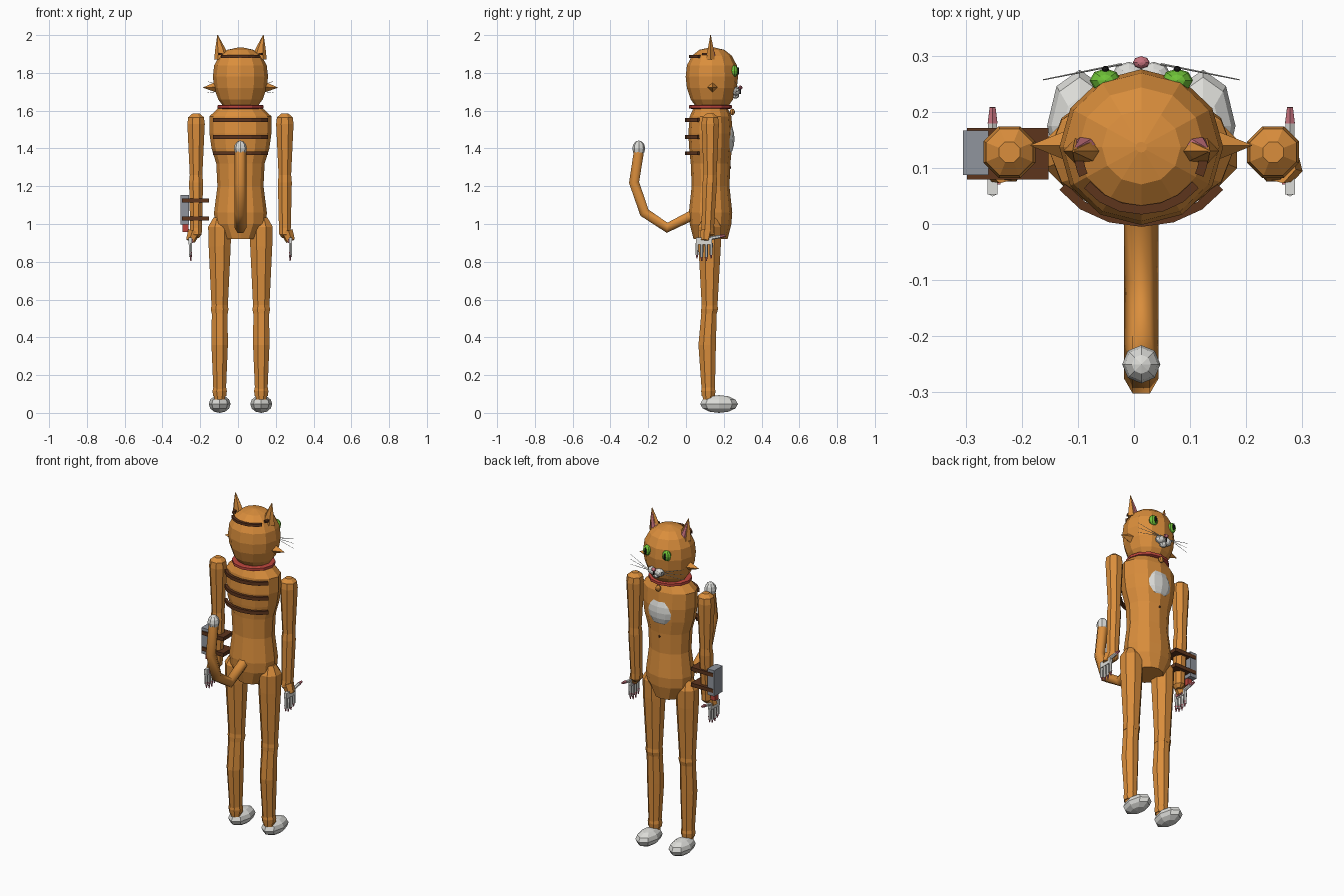
import bpy, bmesh
from math import cos, sin, pi, radians
from mathutils import Vector

if "Cube" in bpy.data.objects:
    bpy.data.objects.remove(bpy.data.objects["Cube"])

CX = 0.013   # middle of the body
CY = 0.13


def material(name, r, g, b):
    m = bpy.data.materials.new(name)
    m.use_nodes = True
    m.diffuse_color = (r, g, b, 1)
    m.node_tree.nodes["Principled BSDF"].inputs["Base Color"].default_value = (r, g, b, 1)
    return m


ORANGE = material("orange fur", 0.70, 0.27, 0.045)
WHITE = material("white fur", 0.72, 0.72, 0.69)
BROWN = material("dark brown", 0.11, 0.035, 0.012)
GREEN = material("eye green", 0.16, 0.55, 0.04)
PINK = material("pink skin", 0.58, 0.17, 0.21)
RED = material("collar red", 0.50, 0.06, 0.045)
GREY = material("metal grey", 0.28, 0.30, 0.34)
BLACK = material("pupil black", 0.01, 0.01, 0.01)


def finish(bm, name, mat):
    bmesh.ops.recalc_face_normals(bm, faces=bm.faces)
    mesh = bpy.data.meshes.new(name)
    bm.to_mesh(mesh)
    bm.free()
    mesh.materials.append(mat)
    ob = bpy.data.objects.new(name, mesh)
    bpy.context.collection.objects.link(ob)
    return ob


def loft(name, mat, rings, sides=8, turn=0.0):
    """Skin stacked elliptical rings (x, y, z, rx, ry)."""
    bm = bmesh.new()
    loops = []
    for x, y, z, rx, ry in rings:
        angles = [turn + 2 * pi * i / sides for i in range(sides)]
        loops.append([bm.verts.new((x + rx * cos(a), y + ry * sin(a), z)) for a in angles])
    for a, b in zip(loops, loops[1:]):
        for i in range(sides):
            j = (i + 1) % sides
            bm.faces.new((a[i], a[j], b[j], b[i]))
    bm.faces.new(loops[0])
    bm.faces.new(loops[-1])
    return finish(bm, name, mat)


def ball(name, mat, loc, size, segments=8, rings=6):
    bm = bmesh.new()
    bmesh.ops.create_uvsphere(bm, u_segments=segments, v_segments=rings, radius=1)
    bmesh.ops.scale(bm, vec=size, verts=bm.verts)
    bmesh.ops.translate(bm, vec=loc, verts=bm.verts)
    return finish(bm, name, mat)


def box(name, mat, loc, size):
    bm = bmesh.new()
    bmesh.ops.create_cube(bm, size=1)
    bmesh.ops.scale(bm, vec=size, verts=bm.verts)
    bmesh.ops.translate(bm, vec=loc, verts=bm.verts)
    return finish(bm, name, mat)


def cone(name, mat, start, end, r1, r2, sides=6):
    a, b = Vector(start), Vector(end)
    bm = bmesh.new()
    bmesh.ops.create_cone(bm, cap_ends=True, segments=sides, radius1=r1, radius2=r2,
                          depth=(b - a).length)
    ob = finish(bm, name, mat)
    ob.location = (a + b) / 2
    ob.rotation_euler = (b - a).to_track_quat("Z", "Y").to_euler()
    return ob


def band(name, mat, z, rx, ry, start, end, height=0.02, thick=0.016):
    """Curved strip hugging the body between two angles in degrees."""
    bm = bmesh.new()
    steps = 6
    cols = []
    for i in range(steps + 1):
        a = radians(start + (end - start) * i / steps)
        x, y = CX + rx * cos(a), CY + ry * sin(a)
        cols.append([bm.verts.new((x, y, z + h)) for h in (-height / 2, height / 2)])
    for a, b in zip(cols, cols[1:]):
        bm.faces.new((a[0], b[0], b[1], a[1]))
    ob = finish(bm, name, mat)
    mod = ob.modifiers.new("thickness", "SOLIDIFY")
    mod.thickness, mod.offset = thick, 0
    return ob


# Torso: z, half width, half depth
torso = [(0.92, 0.085, 0.09), (1.00, 0.135, 0.11), (1.06, 0.14, 0.115), (1.20, 0.122, 0.10),
         (1.32, 0.128, 0.105), (1.40, 0.153, 0.113), (1.48, 0.164, 0.118),
         (1.57, 0.164, 0.11), (1.615, 0.115, 0.09)]
loft("torso", ORANGE, [(CX, CY, z, rx, ry) for z, rx, ry in torso], 12)
ball("chest_patch", WHITE, (CX, 0.215, 1.45), (0.085, 0.042, 0.09), 10, 8)
for i, z in enumerate((1.375, 1.46, 1.55)):
    band(f"back_stripe_{i + 1}", BROWN, z, 0.162, 0.127, 210, 330)
ball("navel", BROWN, (CX, 0.233, 1.30), (0.006, 0.006, 0.008))

# Head
head = [(1.615, 0.085), (1.66, 0.118), (1.72, 0.139), (1.78, 0.146),
        (1.84, 0.139), (1.89, 0.112), (1.922, 0.07), (1.935, 0.01)]
loft("head", ORANGE, [(CX, 0.137, z, r, r * 0.95) for z, r in head], 12)
band("head_stripe", BROWN, 1.887, 0.118, 0.105, 215, 325, 0.015)
loft("collar", RED, [(CX, CY, z, r, r * 0.93) for z, r in
                     ((1.61, 0.112), (1.613, 0.122), (1.628, 0.122), (1.631, 0.112))], 12)
ball("collar_bell", ORANGE, (CX, 0.245, 1.593), (0.017, 0.014, 0.018))

# Muzzle and nose
ball("chin", WHITE, (CX, 0.262, 1.68), (0.022, 0.02, 0.016))
ball("nose", PINK, (CX, 0.288, 1.722), (0.015, 0.011, 0.011))
box("mouth", BLACK, (CX, 0.287, 1.70), (0.005, 0.006, 0.024))

# Tail
tail = [(0.05, 1.055), (-0.10, 0.98), (-0.22, 1.06), (-0.275, 1.22), (-0.25, 1.38)]
curve = bpy.data.curves.new("tail", "CURVE")
curve.dimensions = "3D"
curve.bevel_depth, curve.bevel_resolution = 0.031, 1
curve.use_fill_caps = True
spline = curve.splines.new("POLY")
spline.points.add(len(tail) - 1)
for p, (y, z) in zip(spline.points, tail):
    p.co = (CX, y, z, 1)
curve.materials.append(ORANGE)
bpy.context.collection.objects.link(bpy.data.objects.new("tail", curve))
ball("tail_tip", WHITE, (CX, -0.25, 1.40), (0.034, 0.034, 0.042))

# Paired parts
for s, side in ((-1, "right"), (1, "left")):
    def at(d):
        return CX + s * d

    # Ears with pink lining
    loft(f"{side}_ear", ORANGE, [(at(0.097), 0.13, 1.87, 0.042, 0.026),
                                 (at(0.107), 0.13, 1.93, 0.026, 0.016),
                                 (at(0.121), 0.13, 2.0, 0.002, 0.002)], 6)
    loft(f"{side}_ear_lining", PINK, [(at(0.097), 0.144, 1.89, 0.025, 0.012),
                                      (at(0.117), 0.133, 1.975, 0.004, 0.004)], 6)
    middle = 270 + s * 75
    band(f"{side}_temple_stripe", BROWN, 1.90, 0.112, 0.11, middle - 8, middle + 8, 0.012)
    # Face
    ball(f"{side}_eye", GREEN, (at(0.064), 0.256, 1.81), (0.028, 0.021, 0.031))
    ball(f"{side}_pupil", BLACK, (at(0.064), 0.275, 1.81), (0.007, 0.007, 0.022))
    ball(f"{side}_muzzle", WHITE, (at(0.022), 0.265, 1.703), (0.031, 0.024, 0.023))
    cone(f"{side}_cheek_tuft", ORANGE, (at(0.125), 0.14, 1.725), (at(0.197), 0.14, 1.722),
         0.03, 0.001, 4)
    for i, dz in enumerate((-0.025, 0.005, 0.035)):
        cone(f"{side}_whisker_{i + 1}", WHITE, (at(0.035), 0.285, 1.71),
             (at(0.175), 0.257, 1.72 + dz), 0.002, 0.001, 4)

    # Legs
    d = at(0.11)
    loft(f"{side}_thigh", ORANGE, [(d, 0.125, 1.035, 0.035, 0.035), (d, 0.125, 0.985, 0.066, 0.066),
                                   (d, 0.125, 0.88, 0.063, 0.064), (d, 0.125, 0.55, 0.046, 0.044)],
         8, pi / 8)
    loft(f"{side}_knee", ORANGE, [(d, 0.125, 0.575, 0.046, 0.045), (d, 0.125, 0.55, 0.05, 0.048),
                                  (d, 0.122, 0.525, 0.047, 0.045)], 8, pi / 8)
    loft(f"{side}_shin", ORANGE, [(d, 0.122, 0.53, 0.045, 0.044), (d, 0.112, 0.36, 0.047, 0.05),
                                  (d, 0.118, 0.12, 0.036, 0.038), (d, 0.118, 0.07, 0.03, 0.03)],
         8, pi / 8)
    band_rings = [(0.135, 0.037), (0.115, 0.041), (0.09, 0.038)]
    loft(f"{side}_ankle", ORANGE, [(d, 0.118, z, r, r) for z, r in band_rings], 8, pi / 8)
    ball(f"{side}_foot", WHITE, (d, 0.175, 0.047), (0.058, 0.1, 0.047))

    # Arms
    d = at(0.235)
    loft(f"{side}_upper_arm", ORANGE, [(d, 0.128, 1.585, 0.02, 0.02), (d, 0.128, 1.565, 0.045, 0.045),
                                       (d, 0.128, 1.53, 0.05, 0.05), (d, 0.128, 1.24, 0.035, 0.036)],
         8, pi / 8)
    loft(f"{side}_forearm", ORANGE, [(d, 0.128, 1.26, 0.036, 0.037), (d, 0.126, 1.22, 0.04, 0.041),
                                     (d, 0.115, 0.98, 0.034, 0.036), (d, 0.113, 0.945, 0.032, 0.04),
                                     (d, 0.113, 0.925, 0.015, 0.02)], 8, pi / 8)

    # Hand: palm, four fingers with pink pads, thumb
    h = at(0.265)
    cone(f"{side}_wrist", ORANGE, (at(0.245), 0.105, 0.96), (h, 0.10, 0.91), 0.034, 0.025)
    box(f"{side}_palm", WHITE, (h, 0.095, 0.91), (0.018, 0.085, 0.035))
    box(f"{side}_palm_pad", PINK, (at(0.255), 0.095, 0.91), (0.009, 0.05, 0.022))
    for i in range(4):
        y = 0.058 + i * 0.025
        tip = 0.805 + (0.012 if i in (0, 3) else 0)
        cone(f"{side}_finger_{i + 1}", WHITE, (h, y, 0.90), (h, y, tip + 0.02), 0.009, 0.008)
        cone(f"{side}_finger_pad_{i + 1}", PINK, (at(0.263), y, tip + 0.035), (at(0.263), y, tip),
             0.008, 0.003)
    cone(f"{side}_thumb", WHITE, (h, 0.13, 0.925), (h, 0.185, 0.935), 0.01, 0.009)
    cone(f"{side}_thumb_pad", PINK, (h, 0.18, 0.935), (h, 0.208, 0.938), 0.01, 0.006)

# Wrist device strapped to the right forearm
box("device_case", GREY, (-0.282, 0.127, 1.075), (0.045, 0.08, 0.155))
box("device_button", RED, (-0.278, 0.127, 0.978), (0.03, 0.03, 0.04))
for i, z in enumerate((1.03, 1.125)):
    box(f"device_strap_{i + 1}", BROWN, (-0.225, 0.125, z), (0.145, 0.092, 0.022))
